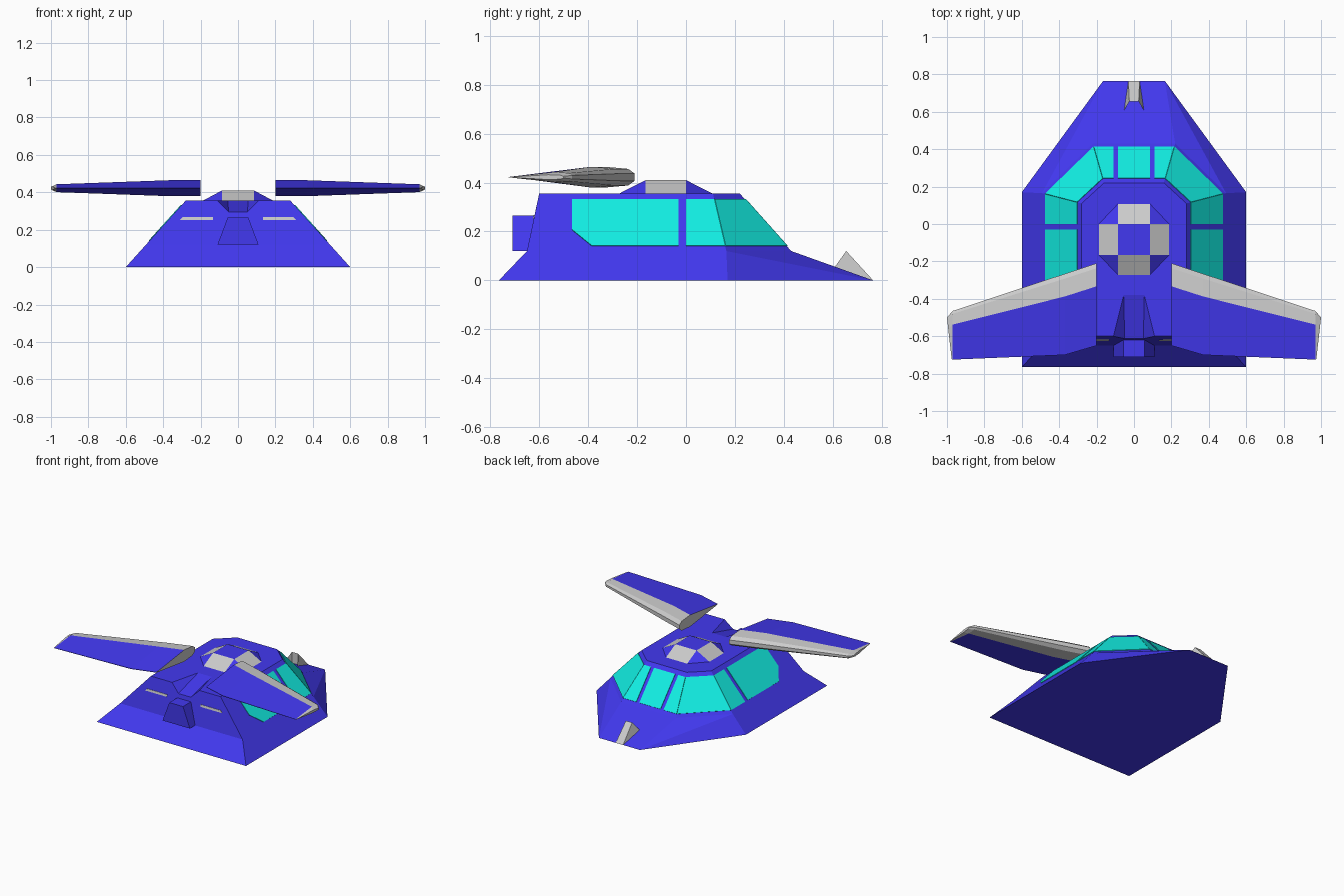
import bpy, bmesh
from mathutils import Vector

if "Cube" in bpy.data.objects:
    bpy.data.objects.remove(bpy.data.objects["Cube"])


def material(name, rgb):
    m = bpy.data.materials.new(name)
    m.diffuse_color = (*rgb, 1)
    m.use_nodes = True
    m.node_tree.nodes["Principled BSDF"].inputs["Base Color"].default_value = m.diffuse_color
    return m


BLUE = material("blue", (0.055, 0.04, 0.87))
CYAN = material("cyan", (0.006, 0.87, 0.78))
GREY = material("grey", (0.55, 0.55, 0.55))


def build(name, verts, faces, mats, slots=None):
    """Mesh object with outward normals; slots gives a material index per face."""
    bm = bmesh.new()
    vs = [bm.verts.new(v) for v in verts]
    for i, f in enumerate(faces):
        face = bm.faces.new([vs[k] for k in f])
        face.material_index = slots[i] if slots else 0
    bmesh.ops.recalc_face_normals(bm, faces=bm.faces)
    me = bpy.data.meshes.new(name)
    bm.to_mesh(me)
    bm.free()
    for m in mats:
        me.materials.append(m)
    ob = bpy.data.objects.new(name, me)
    bpy.context.collection.objects.link(ob)
    return ob


def panel(name, pts, mat, t=0.004):
    """Thin slab centred on a flat outline."""
    pts = [Vector(p) for p in pts]
    n = (pts[1] - pts[0]).cross(pts[2] - pts[1]).normalized() * t
    c = len(pts)
    faces = [list(range(c)), list(range(c, 2 * c))]
    faces += [(i, (i + 1) % c, c + (i + 1) % c, c + i) for i in range(c)]
    return build(name, [p + n for p in pts] + [p - n for p in pts], faces, [mat])


def flip(pts):
    return [(-p[0], p[1], p[2]) for p in pts]


# Hull: three six-sided rings, with a sloping notch in the roof front
RINGS = [  # side x, front y, corner y, nose x, nose y, z
    (0.60, -0.765, 0.17, 0.165, 0.765, 0.0),
    (0.492, -0.65, 0.165, 0.22, 0.43, 0.12),
    (0.28, -0.60, 0.11, 0.16, 0.22, 0.355)]
verts = []
for sx, fy, cy, nx, ny, z in RINGS:
    verts += [(-sx, fy, z), (sx, fy, z), (sx, cy, z),
              (nx, ny, z), (-nx, ny, z), (-sx, cy, z)]
verts += [(-0.11, -0.60, 0.355), (-0.055, -0.38, 0.355), (0.055, -0.38, 0.355),
          (0.11, -0.60, 0.355), (0.05, -0.613, 0.295), (-0.05, -0.613, 0.295)]
faces = [[0, 1, 2, 3, 4, 5], [0, 1, 7, 6],
         [6, 7, 13, 21, 22, 23, 18, 12],
         [13, 14, 15, 16, 17, 12, 18, 19, 20, 21],
         [18, 19, 23], [20, 21, 22], [19, 20, 22, 23],
         [1, 2, 8, 7], [2, 3, 8], [3, 9, 8], [3, 4, 10, 9],
         [4, 5, 11], [4, 11, 10], [5, 0, 6, 11]]
for i in range(6, 11):
    if i != 6:
        faces.append([i, i + 1, i + 7, i + 6])
faces.append([11, 6, 12, 17])
build("hull", verts, faces, [BLUE])


# Windows, placed by height on the sloping hull sides
def edge(k, z):
    """Point on the upper hull edge: k=0 side corner, k=1 nose corner."""
    t = (z - 0.12) / 0.235
    a, b = RINGS[1], RINGS[2]
    p, q = ((a[0], a[2]), (b[0], b[2])) if k == 0 else ((a[3], a[4]), (b[3], b[4]))
    return (p[0] + (q[0] - p[0]) * t, p[1] + (q[1] - p[1]) * t, z)


def on_side(y, z):
    return (0.6 - 0.902 * z, y, z)


LO, HI = 0.14, 0.33
ylo, yhi = edge(1, LO)[1], edge(1, HI)[1]
windows = {
    "side_window": [on_side(*p) for p in [(-0.03, HI), (-0.465, HI), (-0.465, 0.205),
                                          (-0.385, LO), (-0.03, LO)]],
    "side_rear_window": [on_side(0, HI), on_side(0, LO), edge(0, LO), edge(0, HI)],
    "corner_window": [edge(0, LO), edge(1, LO), edge(1, HI), edge(0, HI)],
    "outer_end_window": [edge(1, LO), (0.11, ylo, LO), (0.11, yhi, HI), edge(1, HI)],
}
for name, pts in windows.items():
    panel(name + "_right", pts, CYAN)
    panel(name + "_left", flip(pts), CYAN)
panel("middle_end_window", [(-0.085, ylo, LO), (0.085, ylo, LO),
                            (0.085, yhi, HI), (-0.085, yhi, HI)], CYAN)

# Front slats
slat = [(x, -0.65 + 0.05 * (z - 0.12) / 0.235, z) for x, z in
        [(0.135, 0.252), (0.31, 0.252), (0.295, 0.267), (0.135, 0.267)]]
panel("front_slat_right", slat, GREY)
panel("front_slat_left", flip(slat), GREY)

# Roof turret: octagonal base rising to a square top, grey on four sides
a, b, y0, y1, y2, y3 = 0.085, 0.19, -0.275, -0.165, 0.0, 0.11
zb, zt = 0.354, 0.41
verts = [(-a, y0, zb), (a, y0, zb), (b, y1, zb), (b, y2, zb),
         (a, y3, zb), (-a, y3, zb), (-b, y2, zb), (-b, y1, zb),
         (-a, y1, zt), (a, y1, zt), (a, y2, zt), (-a, y2, zt)]
faces = [[0, 1, 9, 8], [2, 3, 10, 9], [4, 5, 11, 10], [6, 7, 8, 11],
         [1, 2, 9], [3, 4, 10], [5, 6, 11], [7, 0, 8],
         [8, 9, 10, 11], list(range(8))]
build("roof_turret", verts, faces, [BLUE, GREY], [1] * 4 + [0] * 6)

# Front housing: tapered block on the front slope
front = [(-0.11, 0.12), (0.11, 0.12), (0.055, 0.265), (-0.055, 0.265)]
build("front_housing", [(x, y, z) for y in (-0.71, -0.6) for x, z in front],
      [[0, 1, 2, 3], [4, 5, 6, 7]] + [[i, (i + 1) % 4, 4 + (i + 1) % 4, 4 + i]
                                      for i in range(4)], [BLUE])

# Nose fin: wedge with two splayed legs
verts, faces = [], [[0, 1, 5, 4], [0, 2, 6, 4], [1, 2, 6, 5]]
for s in (-1, 1):
    verts += [(s * 0.025, 0.655, 0.12), (s * 0.03, 0.765, 0.0),
              (s * 0.025, 0.655, 0.03), (s * 0.055, 0.605, 0.05)]
for k in (0, 4):
    faces += [[k, k + 1, k + 3], [k, k + 2, k + 3], [k + 1, k + 2, k + 3]]
build("nose_fin", verts, faces, [GREY])

# Wings: swept aerofoil sections with a grey leading strip, root and tip
STATIONS = [  # x, leading y, trailing y, half thickness, trailing x
    (0.20, -0.21, -0.65, 0.0425, 0.20),
    (0.37, -0.266, -0.70, 0.0425, 0.37),
    (0.97, -0.465, -0.725, 0.021, 0.97),
    (1.00, -0.50, -0.722, 0.010, 0.975)]
PROFILE = [(0, 0.35), (0.06, 0.8), (0.28, 1), (1, 0.04),
           (1, -0.04), (0.28, -1), (0.06, -0.8), (0, -0.35)]
N = len(PROFILE)
for side, s in (("right", 1), ("left", -1)):
    verts = [(s * (x + (tx - x) * f), ly + (ty - ly) * f, 0.422 + h * t)
             for x, ly, ty, t, tx in STATIONS for f, h in PROFILE]
    faces, slots = [list(range(N)), list(range(3 * N, 4 * N))], [1, 1]
    for j in range(3):
        for i in range(N):
            k = (i + 1) % N
            faces.append([j * N + i, j * N + k, j * N + N + k, j * N + N + i])
            slots.append(0 if i in (2, 3, 4) and j < 2 else 1)
    build("wing_" + side, verts, faces, [BLUE, GREY], slots)
